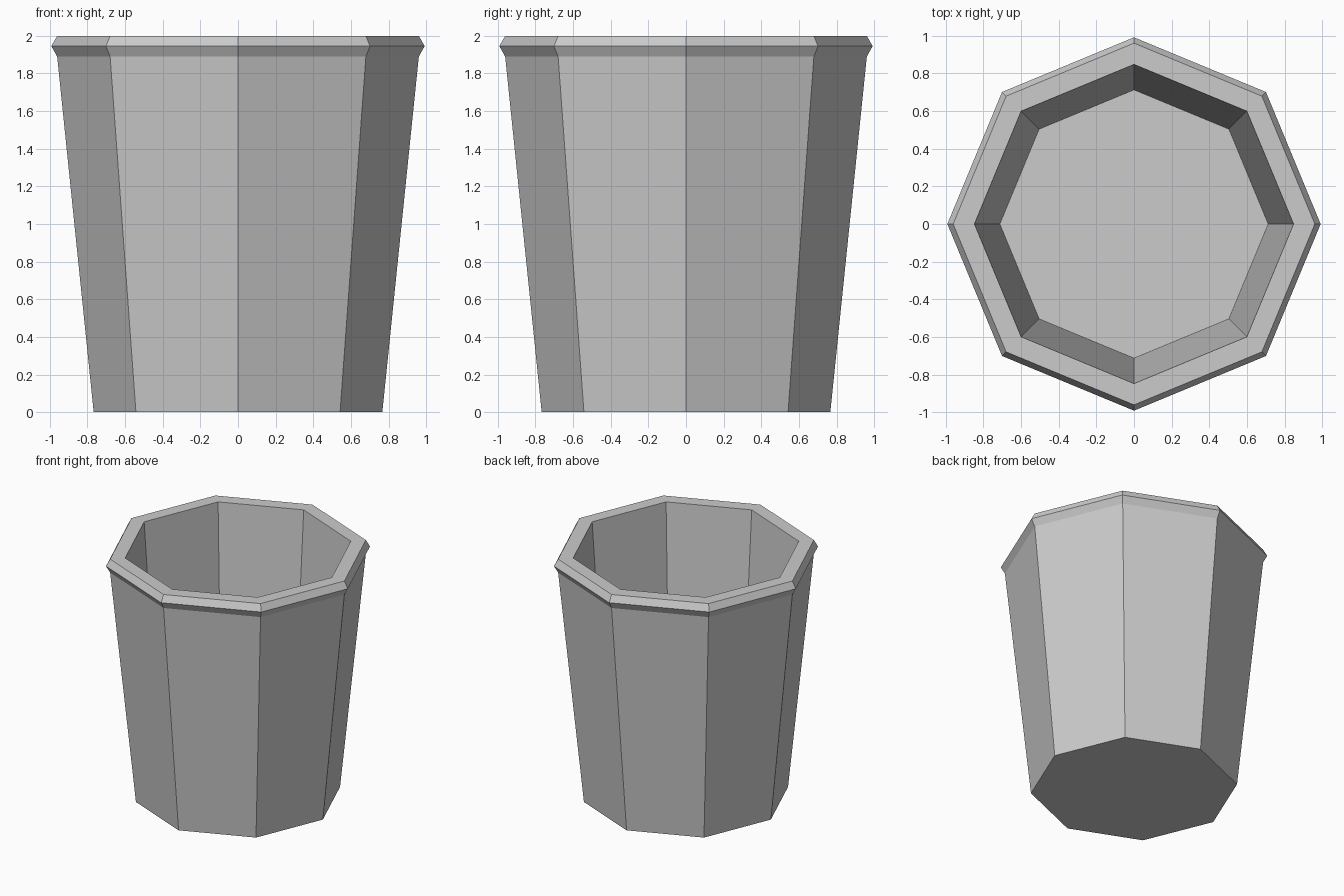
import bpy, bmesh
from math import cos, sin, pi

cube = bpy.data.objects.get("Cube")
if cube:
    bpy.data.objects.remove(cube, do_unlink=True)

SIDES = 8

# Plain grey material
grey = bpy.data.materials.new("light_grey")
grey.use_nodes = True
colour = (0.6, 0.6, 0.6, 1)
grey.diffuse_color = colour
grey.node_tree.nodes["Principled BSDF"].inputs["Base Color"].default_value = colour


def lathe(name, profile, material):
    """Turn a (radius, height) profile into a faceted solid, capped at both ends."""
    bm = bmesh.new()
    rings = [[bm.verts.new((r * cos(2 * pi * i / SIDES), r * sin(2 * pi * i / SIDES), z))
              for i in range(SIDES)] for r, z in profile]
    for low, high in zip(rings, rings[1:]):
        for i in range(SIDES):
            j = (i + 1) % SIDES
            bm.faces.new((low[i], low[j], high[j], high[i]))
    bm.faces.new(rings[0][::-1])
    bm.faces.new(rings[-1])
    bmesh.ops.recalc_face_normals(bm, faces=bm.faces)
    mesh = bpy.data.meshes.new(name)
    bm.to_mesh(mesh)
    bm.free()
    mesh.materials.append(material)
    obj = bpy.data.objects.new(name, mesh)
    bpy.context.collection.objects.link(obj)
    return obj


# Tapered outer wall, pointed lip, flat rim, inner wall and floor
lathe("pot", [
    (0.767, 0.0),
    (0.961, 1.89),
    (0.992, 1.945),
    (0.961, 2.0),
    (0.848, 2.0),
    (0.713, 0.08),
], grey)
